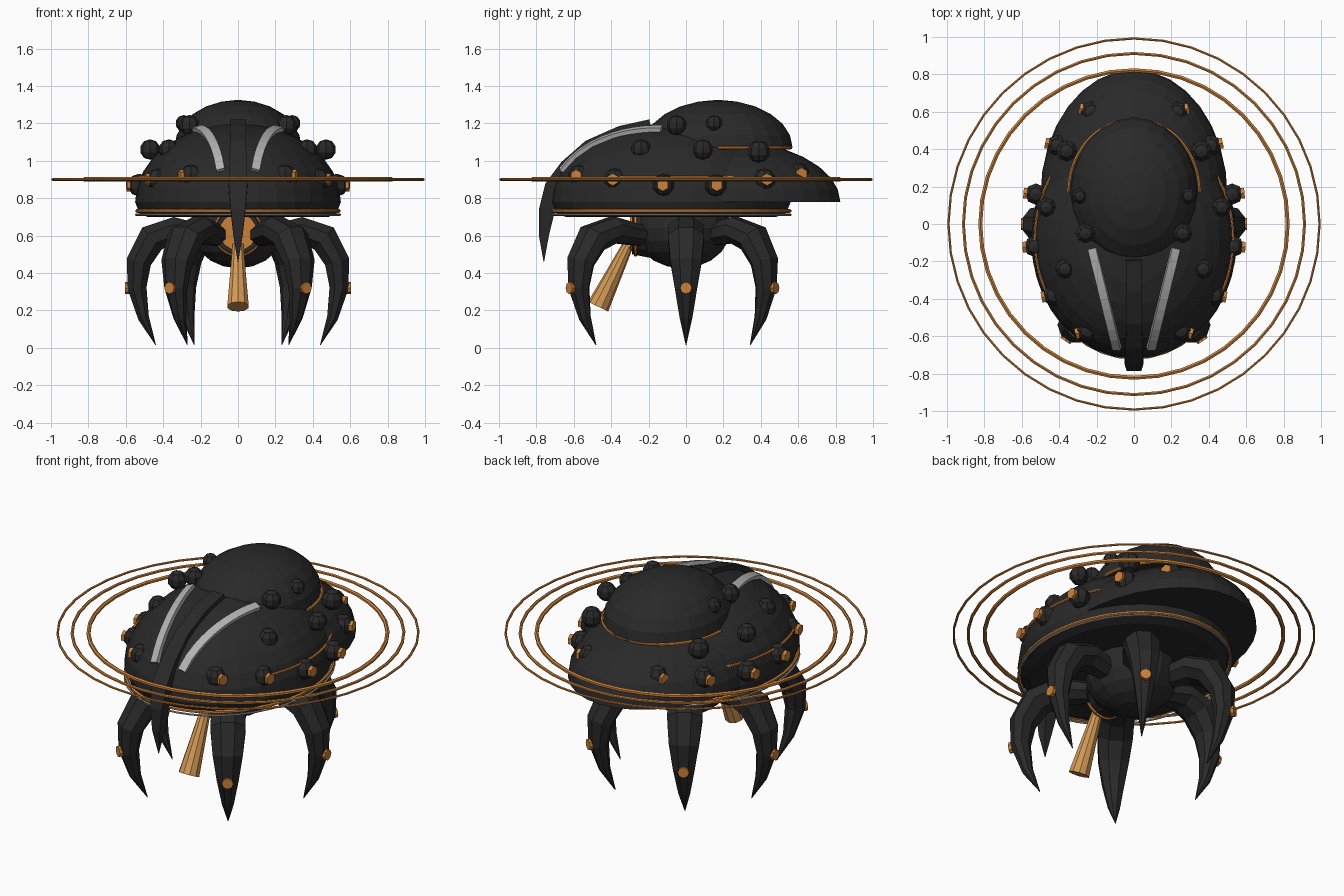
import bpy, bmesh
from math import sin, cos, pi, radians, sqrt
from mathutils import Vector, Matrix

cube = bpy.data.objects.get("Cube")
if cube:
    bpy.data.objects.remove(cube)


def material(name, r, g, b):
    m = bpy.data.materials.new(name)
    m.use_nodes = True
    m.diffuse_color = (r, g, b, 1)
    m.node_tree.nodes["Principled BSDF"].inputs["Base Color"].default_value = (r, g, b, 1)
    return m


BLACK = material("black shell", .022, .022, .022)
ORANGE = material("orange metal", .6, .22, .04)
TAN = material("tan brass", .65, .32, .09)
GREY = material("light grey", .45, .45, .45)


def finish(name, bm, mat):
    bmesh.ops.recalc_face_normals(bm, faces=bm.faces)
    me = bpy.data.meshes.new(name)
    bm.to_mesh(me)
    bm.free()
    me.materials.append(mat)
    ob = bpy.data.objects.new(name, me)
    bpy.context.collection.objects.link(ob)
    return ob


def skin(name, mat, rings, closed=False):
    """Join successive rings of points into a surface."""
    bm = bmesh.new()
    rows = [[bm.verts.new(p) for p in ring] for ring in rings]
    k = len(rows[0])
    pairs = list(zip(rows, rows[1:])) + ([(rows[-1], rows[0])] if closed else [])
    for a, b in pairs:
        for i in range(k):
            j = (i + 1) % k
            bm.faces.new((a[i], a[j], b[j], b[i]))
    if not closed:
        bm.faces.new(rows[0])
        bm.faces.new(rows[-1])
    return finish(name, bm, mat)


def sweep(name, mat, path, refs, sizes, sides=6, turn=0, closed=False):
    """Sweep a (half width, half height) polygon; refs give the width direction."""
    n, rings = len(path), []
    for i, p in enumerate(path):
        a = path[i - 1] if (i or closed) else p
        b = path[(i + 1) % n] if (i < n - 1 or closed) else p
        t = (b - a).normalized()
        r = refs[i] if isinstance(refs, list) else refs
        s = (r - t * r.dot(t)).normalized()
        up = s.cross(t)
        w, h = sizes[i] if isinstance(sizes, list) else sizes
        rings.append([p + s * w * cos(turn + 2 * pi * j / sides)
                      + up * h * sin(turn + 2 * pi * j / sides) for j in range(sides)])
    return skin(name, mat, rings, closed)


def arc(name, mat, cy, z, rx, ry, thick, start=0, end=360, steps=40):
    full = end - start == 360
    angles = [radians(start + (end - start) * i / steps) for i in range(steps + (not full))]
    path = [Vector((rx * cos(a), cy + ry * sin(a), z)) for a in angles]
    return sweep(name, mat, path, Vector((0, 0, 1)), (thick, thick), 6, 0, full)


def dome(name, cy, z, rx, ry, h, lower=(), segs=32, steps=8):
    """Half ellipsoid, with optional (scale, z) steps below its edge."""
    prof = list(lower) + [(cos(i / steps * pi / 2), z + h * sin(i / steps * pi / 2))
                          for i in range(steps)] + [(.03, z + h)]
    return skin(name, BLACK, [[Vector((rx * s * cos(2 * pi * j / segs),
                                       cy + ry * s * sin(2 * pi * j / segs), q))
                               for j in range(segs)] for s, q in prof])


def rod(name, mat, a, b, r1, r2, sides=8):
    a, b = Vector(a), Vector(b)
    d = b - a
    bm = bmesh.new()
    rot = d.to_track_quat('Z', 'Y').to_matrix().to_4x4()
    bmesh.ops.create_cone(bm, cap_ends=True, segments=sides, radius1=r1, radius2=r2,
                          depth=d.length, matrix=Matrix.Translation((a + b) / 2) @ rot)
    return finish(name, bm, mat)


def ball(name, centre, radii, u, v):
    bm = bmesh.new()
    bmesh.ops.create_uvsphere(bm, u_segments=u, v_segments=v, radius=1,
                              matrix=Matrix.Translation(centre) @ Matrix.Diagonal((*radii, 1)))
    return finish(name, bm, BLACK)


# Shell: main dome with rim, rear flare, top cap
CY, CZ, RX, RY, H = -.08, .78, .55, .64, .42
dome("main_shell", CY, CZ, RX, RY, H, [(.88, .7), (.96, .72)])
dome("rear_flare", .15, .78, .5, .675, .34)
dome("top_cap", .17, 1.07, .34, .4, .255, segs=24, steps=6)

# Trim lines
arc("cap_trim", ORANGE, .17, 1.07, .35, .39, .009, 0, 180)
arc("rim_trim", ORANGE, CY, .732, .54, .635, .01)
arc("rim_wire", GREY, CY, .712, .545, .64, .006)
for label, mid in (("left", 5), ("right", 175)):
    arc(label + "_side_trim", ORANGE, CY, .91, .53, .615, .008, mid - 40, mid + 40, 16)

# Orbiting rings
for label, r, t in (("inner", .822, .012), ("middle", .912, .009), ("outer", .992, .007)):
    arc(label + "_orbit_ring", ORANGE, 0, .9, r, r, t)

# Central crest running down into the nose horn
crest = [(-.19, 1.19), (-.35, 1.155), (-.52, 1.08), (-.64, .97),
         (-.71, .86), (-.745, .73), (-.76, .6), (-.76, .46)]
widths = (.06, .06, .06, .065, .07, .055, .035, .002)
depths = (.045, .045, .045, .05, .065, .06, .038, .002)
sweep("crest_horn", BLACK, [Vector((0, y, z)) for y, z in crest], Vector((1, 0, 0)),
      list(zip(widths, depths)), 4, pi / 4)


def surface(x, y):
    z = H * sqrt(max(0, 1 - (x / RX) ** 2 - ((y - CY) / RY) ** 2))
    return (Vector((x, y, CZ + z)),
            Vector((x / RX ** 2, (y - CY) / RY ** 2, z / H ** 2)).normalized())


# Bumps as (x, y, z, radius), and those with a stud
plain_bumps = [(.26, -.05, 1.19, .055), (.29, .15, 1.2, .045), (.37, -.24, 1.06, .055),
               (.47, .09, 1.06, .055), (.36, .39, 1.05, .06)]
stud_bumps = [(.25, -.57, .92, .06), (.43, -.38, .9, .06), (.53, -.12, .87, .06),
              (.525, .16, .87, .06), (.41, .42, .9, .06), (.23, .6, .93, .06)]

# Leg profile as (radius, z, half width, half thickness)
leg = [(.18, .6, .07, .06), (.34, .63, .1, .075), (.46, .585, .105, .085),
       (.53, .46, .09, .072), (.54, .32, .065, .055), (.505, .16, .036, .032),
       (.44, .015, .002, .002)]

for side, s in (("left", 1), ("right", -1)):
    # Curved stripe lying on the front of the shell
    spots = [surface(s * (.22 - .13 * t / 10), -.13 - .53 * t / 10) for t in range(11)]
    along = Vector((-s * .13, -.53, 0))
    sweep(side + "_stripe", GREY, [p + n * .008 for p, n in spots],
          [n.cross(along) for p, n in spots], (.033, .018), 4, pi / 4)

    for i, (x, y, z, r) in enumerate(plain_bumps + stud_bumps):
        ball(f"{side}_bump_{i}", (s * x, y, z), (r, r, r), 8, 5)
        if i >= len(plain_bumps):
            c = Vector((s * x, y, z))
            d = Vector((s, y * .5, 0)).normalized()
            rod(f"{side}_bump_stud_{i}", ORANGE, c + d * .03, c + d * .066, .033, .033, 6)

    # Clawed legs, each with a stud on the outside
    for label, deg, base, k in (("front", -56, -.08, 1.1), ("middle", 0, 0, 1),
                                ("rear", 58, -.03, 1)):
        a = radians(deg)
        out = Vector((s * cos(a), sin(a), 0))
        hub = Vector((0, base, 0))
        sweep(f"{side}_{label}_leg", BLACK,
              [hub + out * r * k + Vector((0, 0, z)) for r, z, w, h in leg],
              Vector((-out.y, out.x, 0)), [(w, h) for r, z, w, h in leg], 8, pi / 8)
        c = hub + Vector((0, 0, .32))
        rod(f"{side}_{label}_leg_stud", ORANGE, c + out * (.54 * k + .03),
            c + out * (.54 * k + .064), .032, .032)

# Belly, front eye and hanging barrel
ball("belly", (0, -.02, .64), (.25, .26, .215), 16, 10)
rod("eye_housing", BLACK, (0, -.08, .62), (0, -.29, .62), .16, .12, 16)
rod("eye_lens", ORANGE, (0, -.28, .62), (0, -.3, .62), .1, .1, 16)
eye_ring = [Vector((.125 * cos(i * pi / 12), -.27, .62 + .125 * sin(i * pi / 12)))
            for i in range(24)]
sweep("eye_ring", ORANGE, eye_ring, Vector((0, 1, 0)), (.009, .009), 6, 0, True)
rod("barrel", TAN, (0, -.31, .55), (0, -.47, .22), .03, .06, 10)
